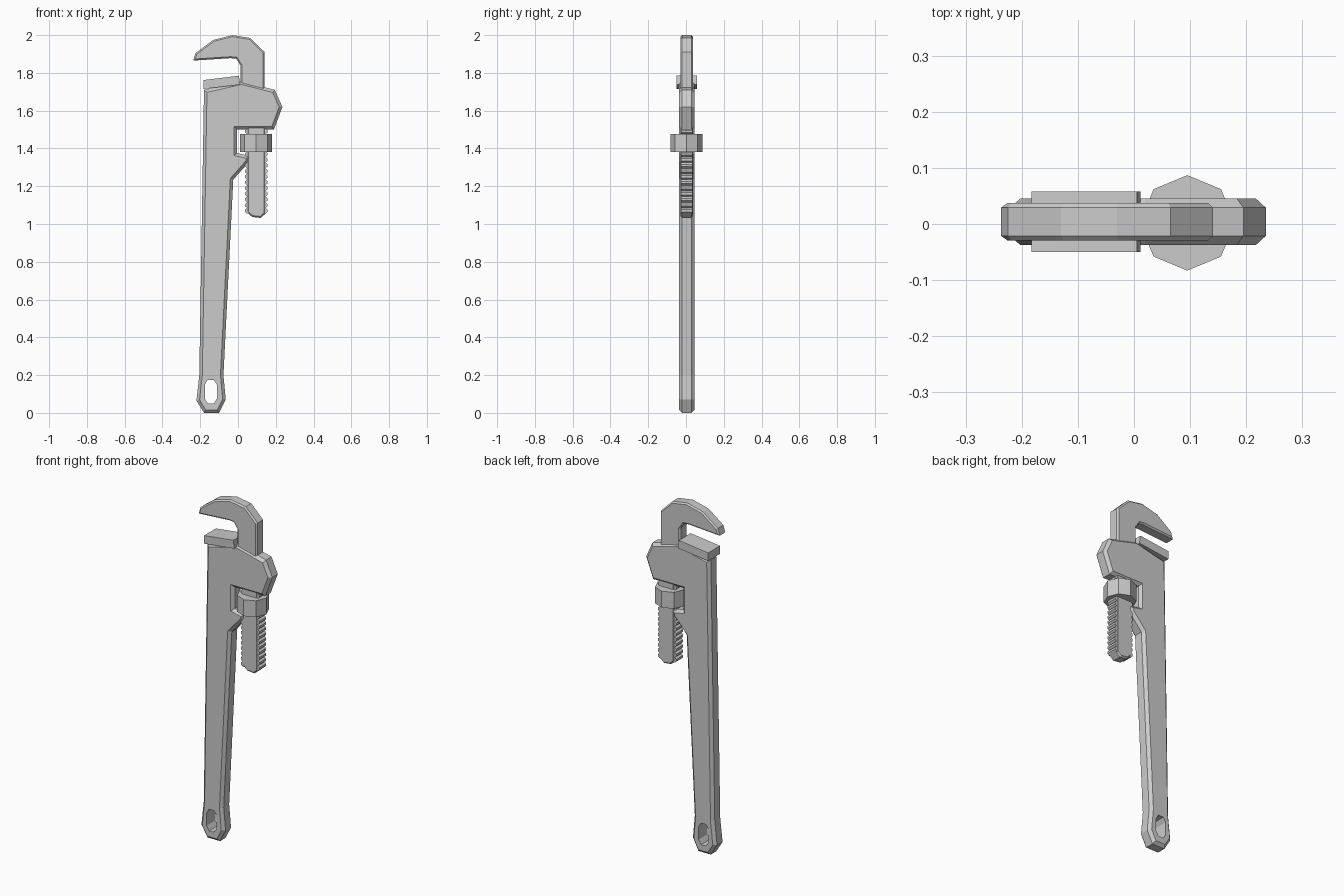
import bpy, bmesh, math

cube = bpy.data.objects.get("Cube")
if cube:
    bpy.data.objects.remove(cube, do_unlink=True)

MID_Y = 0.004

steel = bpy.data.materials.new("grey steel")
steel.use_nodes = True
GREY = (0.6, 0.6, 0.6, 1)
steel.diffuse_color = GREY
steel.node_tree.nodes["Principled BSDF"].inputs["Base Color"].default_value = GREY


def prism(name, outline, half, bevel=0):
    """Extrude an x/z outline to +-half in y, chamfering the rims of both caps."""
    bm = bmesh.new()
    front = bm.faces.new([bm.verts.new((x, MID_Y - half, z)) for x, z in outline])
    new = bmesh.ops.extrude_face_region(bm, geom=[front])["geom"]
    bmesh.ops.translate(bm, verts=[v for v in new if isinstance(v, bmesh.types.BMVert)],
                        vec=(0, 2 * half, 0))
    if bevel:
        rims = [e for e in bm.edges
                if abs(e.verts[0].co.y - e.verts[1].co.y) < half]
        bmesh.ops.bevel(bm, geom=rims, offset=bevel, offset_type='OFFSET',
                        segments=1, affect='EDGES', clamp_overlap=True)
    bmesh.ops.recalc_face_normals(bm, faces=bm.faces)
    mesh = bpy.data.meshes.new(name)
    bm.to_mesh(mesh)
    bm.free()
    mesh.materials.append(steel)
    obj = bpy.data.objects.new(name, mesh)
    bpy.context.collection.objects.link(obj)
    return obj


# Handle and housing in one outline, with the nut window cut into the side
handle = prism("handle", [
    (-0.18, 0), (-0.10, 0), (-0.065, 0.07), (-0.077, 0.2), (-0.025, 1.235),
    (0.055, 1.325), (0.065, 1.36), (-0.005, 1.375), (-0.005, 1.5), (0.19, 1.5),
    (0.235, 1.62), (0.195, 1.71), (0.02, 1.755), (-0.18, 1.71),
    (-0.205, 0.2), (-0.22, 0.065)], 0.041, 0.016)

# Hanging hole
cutter = prism("hole_cutter", [
    (-0.16, 0.05), (-0.128, 0.05), (-0.112, 0.075), (-0.112, 0.15),
    (-0.128, 0.175), (-0.16, 0.175), (-0.176, 0.15), (-0.176, 0.075)], 0.1)
cutter.hide_render = True
cut = handle.modifiers.new("hanging hole", 'BOOLEAN')
cut.operation = 'DIFFERENCE'
cut.solver = 'EXACT'
cut.object = cutter
bpy.context.view_layer.objects.active = handle
bpy.ops.object.modifier_apply(modifier=cut.name)
bpy.data.objects.remove(cutter, do_unlink=True)

# Fixed heel jaw plate
prism("heel_jaw", [(-0.183, 1.715), (0.012, 1.738), (0.005, 1.785), (-0.183, 1.762)], 0.054)

# Hook jaw, its foot buried in the housing
prism("hook_jaw", [
    (-0.237, 1.865), (-0.225, 1.905), (-0.13, 1.975), (-0.03, 2.0), (0.065, 1.985),
    (0.141, 1.91), (0.141, 1.6), (0.013, 1.6), (0.013, 1.84), (-0.01, 1.875),
    (-0.04, 1.878)], 0.033, 0.008)

# Shank below the housing, with teeth along both edges
LEFT, RIGHT = 0.048, 0.146
prism("shank", [
    (LEFT, 1.6), (LEFT, 1.06), (0.075, 1.037), (0.12, 1.032),
    (RIGHT, 1.055), (RIGHT, 1.6)], 0.033, 0.008)
PITCH, TEETH = 0.03, 15
for side, edge, tip in (("left", RIGHT, 0.01), ("right", LEFT, -0.01)):
    comb = [(edge - tip, 1.055)]
    for i in range(TEETH):
        z = 1.055 + i * PITCH
        comb += [(edge, z), (edge + tip, z + PITCH * 0.3), (edge + tip, z + PITCH * 0.7)]
    top = 1.055 + TEETH * PITCH
    comb += [(edge, top), (edge - tip, top)]
    prism(side + "_teeth", comb, 0.031)

# Eight-sided adjusting nut
bpy.ops.mesh.primitive_cylinder_add(vertices=8, radius=0.085, depth=0.095,
                                    location=(0.095, 0.002, 1.429))
nut = bpy.context.object
nut.name = "adjusting_nut"
nut.data.materials.append(steel)
